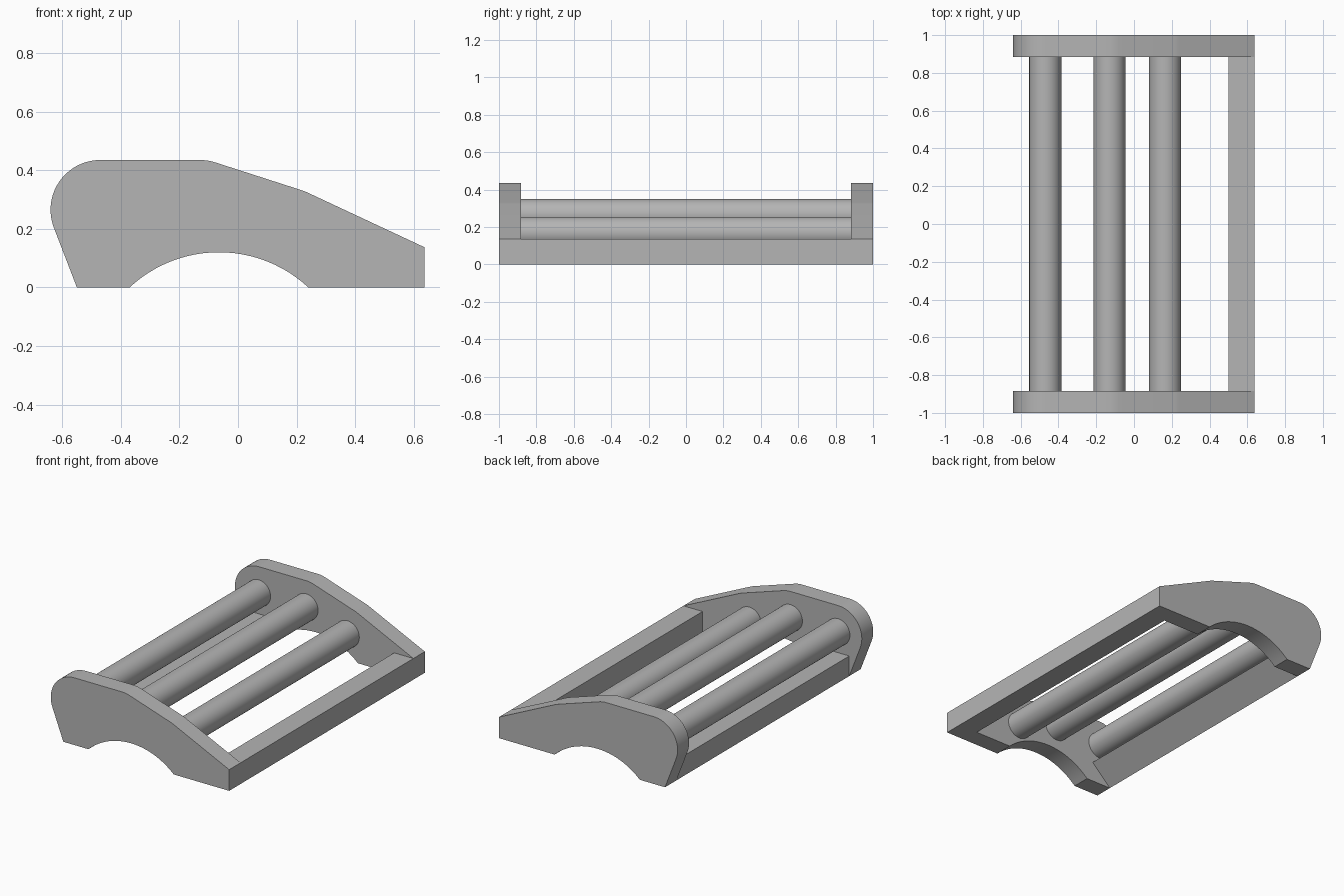
import bpy
import bmesh
import math

cube = bpy.data.objects.get("Cube")
if cube:
    bpy.data.objects.remove(cube, do_unlink=True)

HALF = 1.0        # half length along y
INNER = 0.883     # inner face of the side plates
ROD_R = 0.085
RIM_R = 0.17      # plate corners run concentric with the rods
RODS = {"rear_rod": (-0.47, 0.265), "middle_rod": (-0.13, 0.265), "front_rod": (0.165, 0.17)}

grey = bpy.data.materials.new("plain_grey")
grey.use_nodes = True
COLOUR = (0.46, 0.46, 0.46, 1)
grey.diffuse_color = COLOUR
grey.node_tree.nodes["Principled BSDF"].inputs["Base Color"].default_value = COLOUR


def arc(centre, radius, start, end, steps):
    """Points on an arc in the xz plane, angles in degrees."""
    angles = [math.radians(start + (end - start) * i / steps) for i in range(steps + 1)]
    return [(centre[0] + radius * math.cos(a), centre[1] + radius * math.sin(a)) for a in angles]


def prism(name, profile, y0, y1):
    """Extrude an xz profile from y0 to y1."""
    bm = bmesh.new()
    face = bm.faces.new([bm.verts.new((x, y0, z)) for x, z in profile])
    ext = bmesh.ops.extrude_face_region(bm, geom=[face])
    moved = [v for v in ext["geom"] if isinstance(v, bmesh.types.BMVert)]
    bmesh.ops.translate(bm, verts=moved, vec=(0, y1 - y0, 0))
    bmesh.ops.recalc_face_normals(bm, faces=bm.faces)
    mesh = bpy.data.meshes.new(name)
    bm.to_mesh(mesh)
    bm.free()
    mesh.materials.append(grey)
    obj = bpy.data.objects.new(name, mesh)
    bpy.context.collection.objects.link(obj)
    bpy.ops.object.select_all(action="DESELECT")
    obj.select_set(True)
    bpy.context.view_layer.objects.active = obj
    bpy.ops.object.shade_smooth_by_angle(angle=math.radians(12))
    return obj


# Side plate outline: rounded hull around the rods with an arch cut in the base
rear, middle, front = RODS.values()
rise, half_span, arch_x = 0.12, 0.305, -0.065
arch_r = (half_span ** 2 + rise ** 2) / (2 * rise)
spread = math.degrees(math.asin(half_span / arch_r))
outline = [(-0.55, 0)]
outline += arc(rear, RIM_R, 201, 90, 20)
outline += arc(middle, RIM_R, 90, 72.2, 4)
outline += arc(front, RIM_R, 72.2, 65, 2)
outline += [(0.637, 0.137), (0.637, 0)]
outline += arc((arch_x, rise - arch_r), arch_r, 90 - spread, 90 + spread, 24)

prism("front_side_plate", outline, -HALF, -INNER)
prism("back_side_plate", outline, INNER, HALF)

# Round rods between the plates
for name, centre in RODS.items():
    prism(name, arc(centre, ROD_R, 0, 360, 48)[:-1], -INNER, INNER)

# Square rail at the low end, wedge rail under the tall end
prism("low_end_rail", [(0.5, 0), (0.637, 0), (0.637, 0.137), (0.5, 0.137)], -INNER, INNER)
prism("tall_end_rail", [(-0.55, 0), (-0.415, 0.13), (-0.55, 0.13)], -INNER, INNER)
